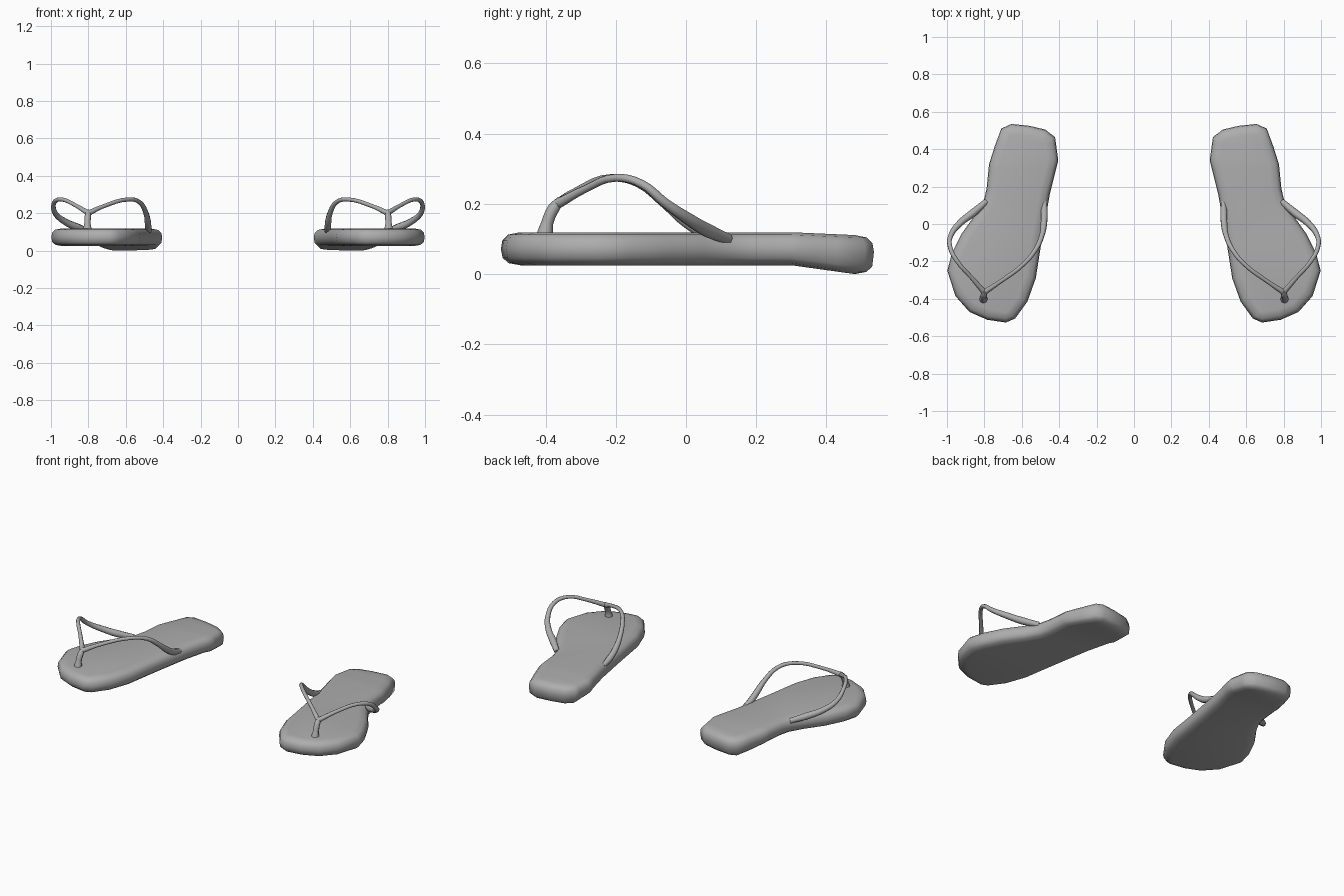
import bpy, bmesh, math
from mathutils import Vector

if "Cube" in bpy.data.objects:
    bpy.data.objects.remove(bpy.data.objects["Cube"])

grey = bpy.data.materials.new("rubber grey")
grey.diffuse_color = (0.42, 0.42, 0.42, 1)
grey.use_nodes = True
grey.node_tree.nodes["Principled BSDF"].inputs["Base Color"].default_value = grey.diffuse_color


def finish(ob):
    """Material, mirrored twin and smooth shading."""
    ob.data.materials.clear()
    ob.data.materials.append(grey)
    ob.modifiers.new("pair", 'MIRROR').use_mirror_merge = False
    bpy.ops.object.select_all(action='DESELECT')
    ob.select_set(True)
    bpy.context.view_layer.objects.active = ob
    bpy.ops.object.shade_smooth_by_angle(angle=math.radians(60))


# Sole outline, from the heel round the outer side to the toe and back
OUTLINE = [(.655, .535), (.71, .51), (.745, .415), (.775, .32), (.788, .19),
           (.802, .13), (.845, .055), (.92, -.05), (.975, -.16), (.998, -.25),
           (.955, -.385), (.88, -.47), (.785, -.512), (.685, -.527),
           (.635, -.505), (.57, -.415), (.525, -.29), (.50, -.13), (.478, 0),
           (.45, .16), (.405, .34), (.422, .465), (.475, .505), (.56, .525)]
# Edge rounding: inset, height
EDGE = [(.055, .025), (.022, .031), (.005, .046), (0, .07),
        (.004, .095), (.02, .112), (.055, .119)]


def build_sole():
    pts = [Vector(p) for p in OUTLINE]
    n = len(pts)
    bm = bmesh.new()
    rings = []
    for inset, z in EDGE:
        ring = []
        for i, p in enumerate(pts):
            d = (pts[(i + 1) % n] - pts[i - 1]).normalized()
            q = p + Vector((d.y, -d.x)) * inset
            ring.append(bm.verts.new((q.x, q.y, z)))
        rings.append(ring)
    for a, b in zip(rings, rings[1:]):
        for i in range(n):
            j = (i + 1) % n
            bm.faces.new((a[i], a[j], b[j], b[i]))
    bm.faces.new(rings[0])
    bm.faces.new(rings[-1])
    # Cross cuts so the heel can bend down
    for y in (.3, .36, .43):
        bmesh.ops.bisect_plane(bm, geom=bm.verts[:] + bm.edges[:] + bm.faces[:],
                               plane_co=(0, y, 0), plane_no=(0, 1, 0))
    for v in bm.verts:
        t = min(max((v.co.y - .3) / .18, 0), 1)
        v.co.z -= t * (.025 if v.co.z < .06 else .008)
    bmesh.ops.recalc_face_normals(bm, faces=bm.faces[:])
    me = bpy.data.meshes.new("sole")
    bm.to_mesh(me)
    bm.free()
    ob = bpy.data.objects.new("sole", me)
    bpy.context.collection.objects.link(ob)
    finish(ob)


def build_tube(name, path):
    """Tapered tube through points (x, y, z, radius)."""
    cu = bpy.data.curves.new(name, 'CURVE')
    cu.dimensions = '3D'
    cu.bevel_depth = 1
    cu.bevel_resolution = 2
    cu.resolution_u = 4
    cu.use_fill_caps = True
    sp = cu.splines.new('BEZIER')
    sp.bezier_points.add(len(path) - 1)
    for bp, (x, y, z, r) in zip(sp.bezier_points, path):
        bp.co = (x, y, z)
        bp.radius = r
        bp.handle_left_type = bp.handle_right_type = 'AUTO'
    ob = bpy.data.objects.new(name, cu)
    bpy.context.collection.objects.link(ob)
    bpy.ops.object.select_all(action='DESELECT')
    ob.select_set(True)
    bpy.context.view_layer.objects.active = ob
    bpy.ops.object.convert(target='MESH')
    finish(bpy.context.view_layer.objects.active)


build_sole()
# Toe post between the toes
build_tube("toe_post", [(.805, -.402, .11, .024), (.805, -.395, .145, .017),
                        (.803, -.378, .185, .017), (.80, -.355, .212, .012)])
# Strap over the inner side of the foot
build_tube("inner_strap", [(.80, -.365, .2, .015), (.725, -.315, .235, .011),
                           (.585, -.21, .274, .011), (.525, -.135, .258, .012),
                           (.492, -.06, .2, .014), (.482, 0, .15, .018),
                           (.48, .06, .115, .019), (.478, .12, .098, .014)])
# Strap over the outer side of the foot
build_tube("outer_strap", [(.80, -.365, .2, .015), (.87, -.285, .243, .011),
                           (.945, -.2, .274, .011), (.983, -.125, .256, .012),
                           (.979, -.06, .203, .014), (.93, .005, .158, .018),
                           (.86, .06, .125, .021), (.79, .12, .1, .016)])
